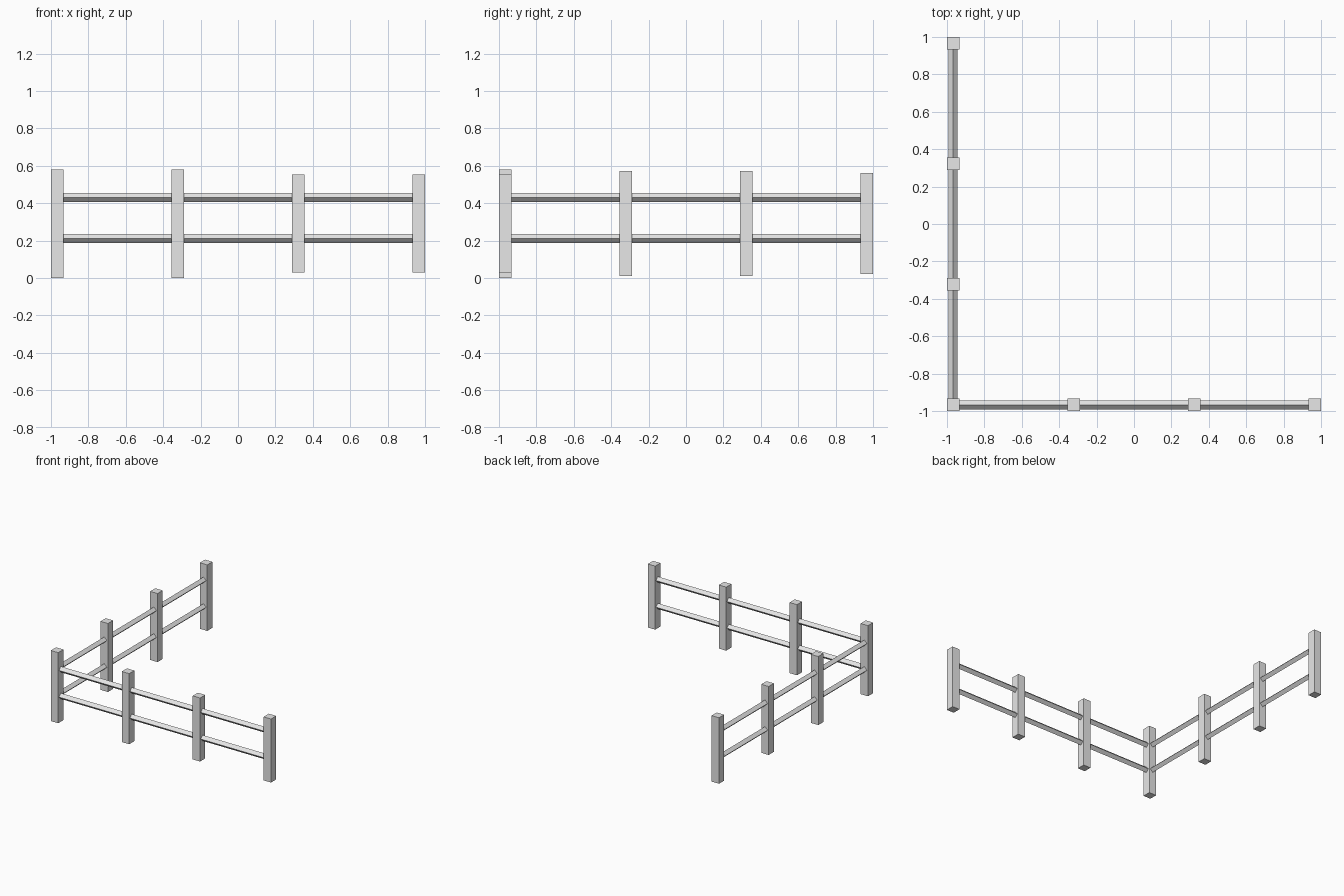
import bpy
import math
from mathutils import Matrix

if "Cube" in bpy.data.objects:
    bpy.data.objects.remove(bpy.data.objects["Cube"])

grey = bpy.data.materials.new("light_grey")
grey.diffuse_color = (0.8, 0.8, 0.8, 1)
grey.use_nodes = True
grey.node_tree.nodes["Principled BSDF"].inputs["Base Color"].default_value = grey.diffuse_color

EDGE = 0.967      # distance of the fence lines from the centre
INNER = 0.322     # position of the middle posts
POST = 0.067      # post width
RAIL = 0.024      # rail half diagonal


def add_post(name, x, y, z0, z1):
    bpy.ops.mesh.primitive_cube_add(size=1, location=(x, y, (z0 + z1) / 2))
    ob = bpy.context.object
    ob.name = name
    ob.data.transform(Matrix.Diagonal((POST, POST, z1 - z0, 1)))
    ob.data.materials.append(grey)


def add_rail(name, z, along_x):
    # Four-sided bar standing on its edge, ends hidden inside the posts
    bpy.ops.mesh.primitive_cylinder_add(vertices=4, radius=RAIL, depth=2 * EDGE)
    ob = bpy.context.object
    ob.name = name
    if along_x:
        ob.data.transform(Matrix.Rotation(math.pi / 2, 4, 'Y'))
        ob.location = (0, -EDGE, z)
    else:
        ob.data.transform(Matrix.Rotation(math.pi / 2, 4, 'X'))
        ob.location = (-EDGE, 0, z)
    ob.data.materials.append(grey)


# Posts: corner, front run, side run
add_post("corner_post", -EDGE, -EDGE, 0, 0.58)
for i, (x, z0, z1) in enumerate([(-INNER, 0, 0.58), (INNER, 0.03, 0.552), (EDGE, 0.03, 0.552)]):
    add_post(f"front_post_{i + 1}", x, -EDGE, z0, z1)
for i, (y, z0, z1) in enumerate([(-INNER, 0.01, 0.573), (INNER, 0.01, 0.573), (EDGE, 0.02, 0.562)]):
    add_post(f"side_post_{i + 1}", -EDGE, y, z0, z1)

# Two rails on each run
for level, z in (("lower", 0.211), ("upper", 0.43)):
    add_rail(f"front_{level}_rail", z, True)
    add_rail(f"side_{level}_rail", z, False)
